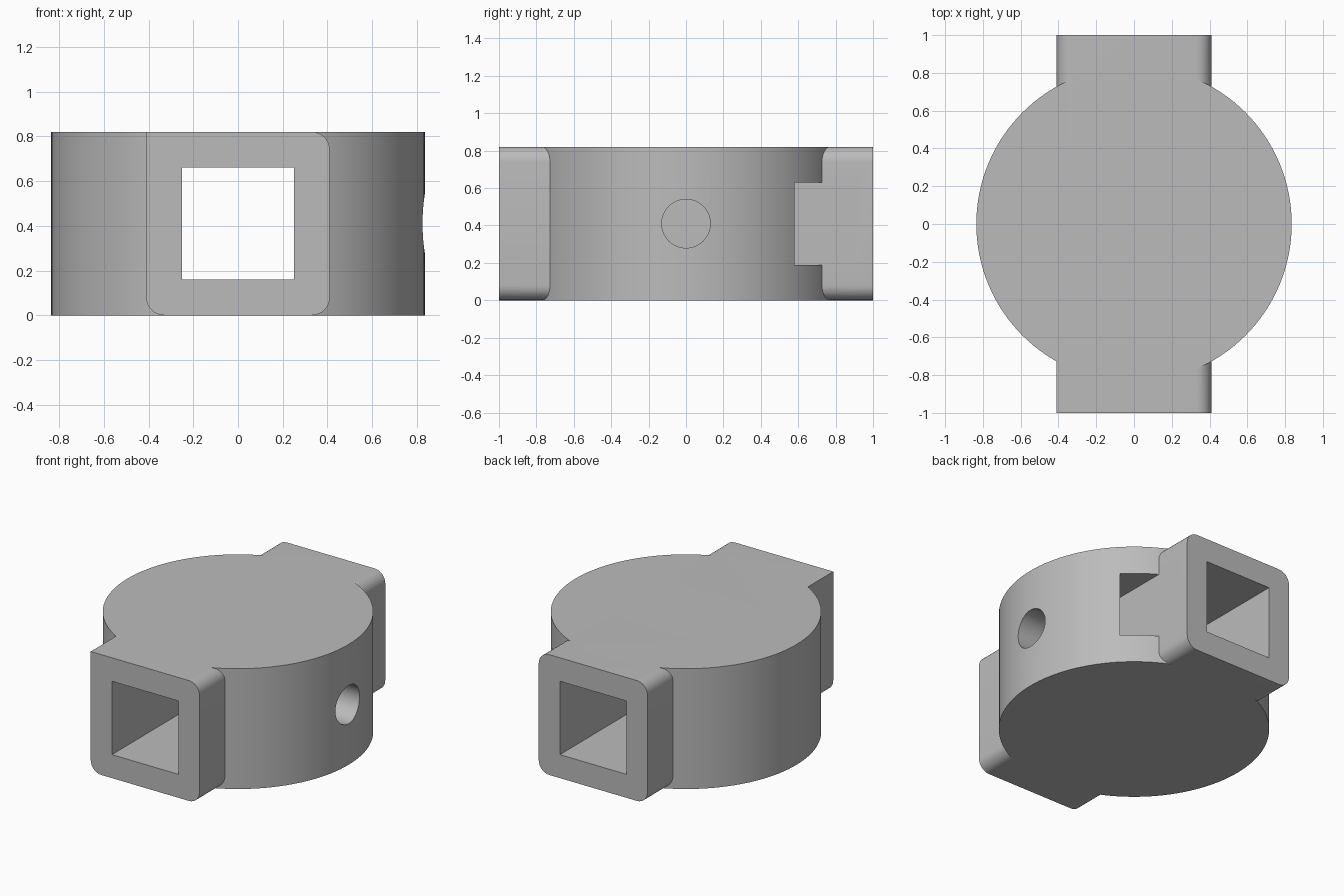
import bpy, bmesh, math
from mathutils import Vector, Matrix

if "Cube" in bpy.data.objects:
    bpy.data.objects.remove(bpy.data.objects["Cube"], do_unlink=True)

HEIGHT = 0.82
MID = HEIGHT / 2
HALF = 0.41      # half width of the square sleeve
ROUND = 0.08     # corner radius of the sleeve

grey = bpy.data.materials.new("plain_grey")
grey.use_nodes = True
grey.diffuse_color = (0.5, 0.5, 0.5, 1)
grey.node_tree.nodes["Principled BSDF"].inputs["Base Color"].default_value = (0.5, 0.5, 0.5, 1)


def to_object(name, bm):
    bmesh.ops.recalc_face_normals(bm, faces=bm.faces)
    mesh = bpy.data.meshes.new(name)
    bm.to_mesh(mesh)
    bm.free()
    mesh.materials.append(grey)
    obj = bpy.data.objects.new(name, mesh)
    bpy.context.collection.objects.link(obj)
    return obj


def box(name, low, high):
    low, high = Vector(low), Vector(high)
    bm = bmesh.new()
    bmesh.ops.create_cube(bm, size=1)
    bmesh.ops.scale(bm, vec=high - low, verts=bm.verts)
    bmesh.ops.translate(bm, vec=(low + high) / 2, verts=bm.verts)
    return to_object(name, bm)


def cylinder(name, radius, depth, centre, turn, segments):
    bm = bmesh.new()
    bmesh.ops.create_cone(bm, cap_ends=True, segments=segments, radius1=radius, radius2=radius,
                          depth=depth, matrix=Matrix.Translation(centre) @ turn)
    return to_object(name, bm)


def sleeve_half(name, y0, y1, square_top_corner):
    # Extruded rounded square; one upper corner may stay square
    points = []
    corners = [(1, 1), (-1, 1), (-1, -1), (1, -1)]
    for i, (sx, sz) in enumerate(corners):
        if square_top_corner and i == 1:
            points.append((-HALF, HEIGHT))
            continue
        for k in range(9):
            a = math.pi / 2 * (i + k / 8)
            points.append((sx * (HALF - ROUND) + ROUND * math.cos(a),
                           MID + sz * (MID - ROUND) + ROUND * math.sin(a)))
    bm = bmesh.new()
    face = bm.faces.new([bm.verts.new((x, y0, z)) for x, z in points])
    moved = bmesh.ops.extrude_face_region(bm, geom=[face])["geom"]
    bmesh.ops.translate(bm, vec=(0, y1 - y0, 0),
                        verts=[v for v in moved if isinstance(v, bmesh.types.BMVert)])
    return to_object(name, bm)


def combine(target, tool, operation):
    mod = target.modifiers.new(operation.lower(), "BOOLEAN")
    mod.operation = operation
    mod.solver = "EXACT"
    mod.object = tool
    bpy.context.view_layer.objects.active = target
    bpy.ops.object.modifier_apply(modifier=mod.name)
    bpy.data.objects.remove(tool, do_unlink=True)


# Round body with a sleeve end at front and back
body = cylinder("clamp_body", 0.835, HEIGHT, (0, 0, MID), Matrix(), 128)
combine(body, sleeve_half("front_sleeve", -1, -0.3, True), "UNION")
combine(body, sleeve_half("back_sleeve", 0.3, 1, False), "UNION")

# Square channel, nut slot opening towards the back, and screw hole
combine(body, box("channel", (-0.25, -1.1, 0.16), (0.25, 1.1, 0.66)), "DIFFERENCE")
combine(body, box("nut_slot", (HALF, -0.22, 0.19), (0.6, 0.9, 0.63)), "DIFFERENCE")
combine(body, cylinder("screw_hole", 0.13, 0.9, (0.65, 0, MID),
                       Matrix.Rotation(math.pi / 2, 4, "Y"), 48), "DIFFERENCE")

bpy.ops.object.select_all(action="DESELECT")
body.select_set(True)
bpy.context.view_layer.objects.active = body
bpy.ops.object.shade_smooth_by_angle(angle=math.radians(30))
